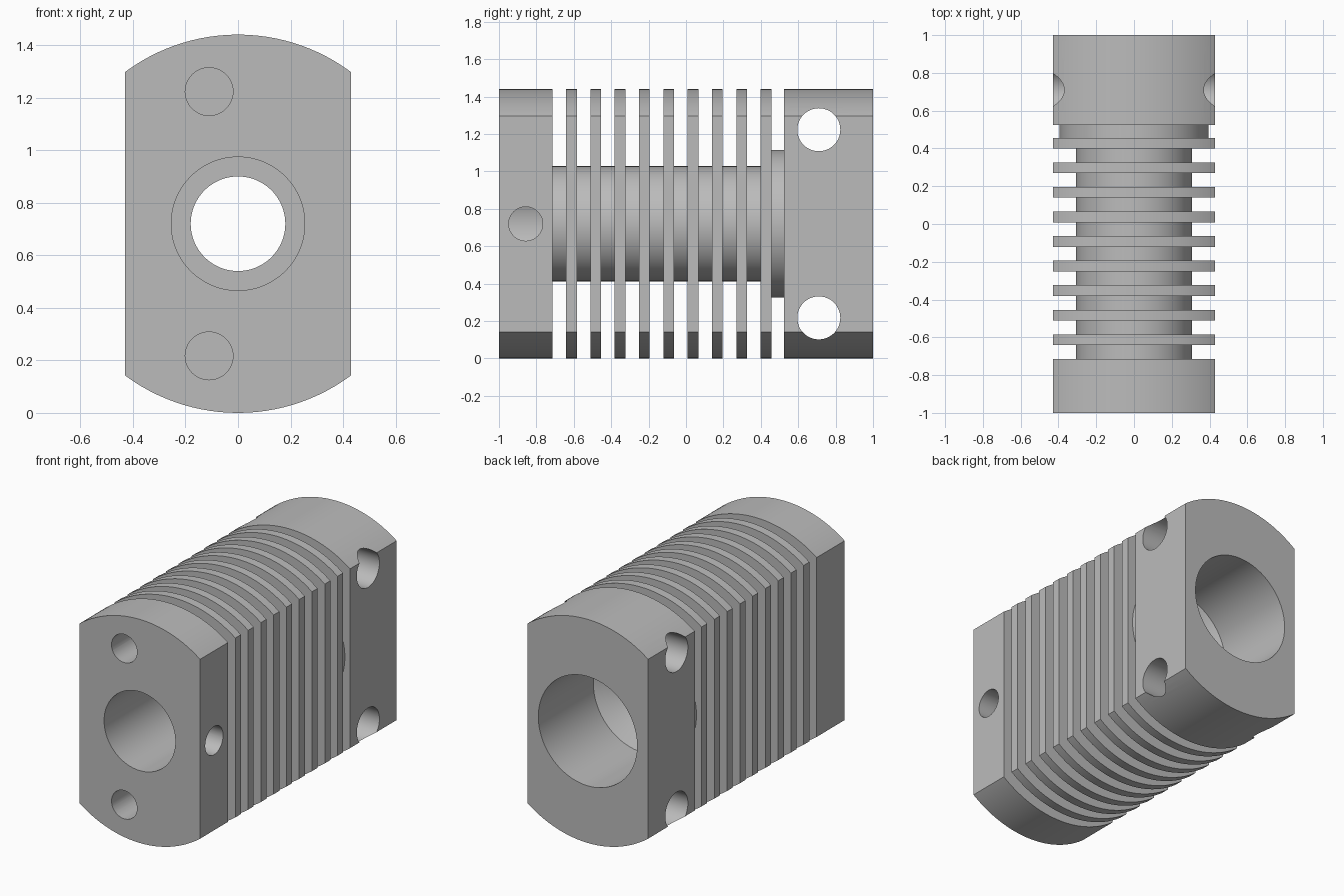
import bpy, bmesh, math
from mathutils import Matrix, Vector

cube = bpy.data.objects.get("Cube")
if cube:
    bpy.data.objects.remove(cube, do_unlink=True)

AXIS_Z = 0.72      # height of the centre line
OUTER = 0.72       # radius of end blocks and fins
CORE = 0.308
COLLAR = 0.394
HALF_WIDTH = 0.43  # flats on both sides

metal = bpy.data.materials.new("grey_metal")
metal.use_nodes = True
grey = (0.5, 0.5, 0.5, 1)
metal.diffuse_color = grey
metal.node_tree.nodes["Principled BSDF"].inputs["Base Color"].default_value = grey


def make_object(name, bm):
    bmesh.ops.recalc_face_normals(bm, faces=bm.faces[:])
    mesh = bpy.data.meshes.new(name)
    bm.to_mesh(mesh)
    bm.free()
    mesh.materials.append(metal)
    ob = bpy.data.objects.new(name, mesh)
    bpy.context.collection.objects.link(ob)
    return ob


def lathe(name, profile, steps=128):
    """Revolve a closed (y, radius) profile around the centre line."""
    bm = bmesh.new()
    rings = []
    for i in range(steps):
        a = 2 * math.pi * i / steps
        rings.append([bm.verts.new((r * math.sin(a), y, AXIS_Z + r * math.cos(a)))
                      for y, r in profile])
    n = len(profile)
    for i in range(steps):
        p, q = rings[i], rings[(i + 1) % steps]
        for j in range(n):
            k = (j + 1) % n
            bm.faces.new((p[j], p[k], q[k], q[j]))
    return make_object(name, bm)


def drill(name, start, end, radius):
    a, b = Vector(start), Vector(end)
    turn = (b - a).to_track_quat('Z', 'Y').to_matrix().to_4x4()
    bm = bmesh.new()
    bmesh.ops.create_cone(bm, cap_ends=True, segments=48, radius1=radius,
                          radius2=radius, depth=(b - a).length,
                          matrix=Matrix.Translation((a + b) / 2) @ turn)
    return make_object(name, bm)


def cut(target, tool, operation):
    tool.hide_render = True
    mod = target.modifiers.new(tool.name, 'BOOLEAN')
    mod.object, mod.operation, mod.solver = tool, operation, 'EXACT'
    bpy.context.view_layer.objects.active = target
    bpy.ops.object.modifier_apply(modifier=mod.name)
    bpy.data.objects.remove(tool, do_unlink=True)


# Outside: front block, nine fins on a core, collar, rear block
profile = [(-1, OUTER), (-0.715, OUTER), (-0.715, CORE)]
for i in range(9):
    y = -0.641 + 0.13 * i
    profile += [(y, CORE if i < 9 else COLLAR), (y, OUTER), (y + 0.057, OUTER),
                (y + 0.057, CORE if i < 8 else COLLAR)]
profile += [(0.525, COLLAR), (0.525, OUTER), (1, OUTER)]
# Inside: wide rear bore with a conical floor, narrow throat, front bore
profile += [(1, 0.352), (0.44, 0.352), (0.337, 0.18),
            (-0.2, 0.18), (-0.2, 0.254), (-1, 0.254)]
body = lathe("finned_heat_sink", profile)

# Flats on both sides
bm = bmesh.new()
bmesh.ops.create_cube(bm, size=1, matrix=Matrix.Translation((0, 0, AXIS_Z))
                      @ Matrix.Diagonal((2 * HALF_WIDTH, 3, 3, 1)))
cut(body, make_object("side_flats", bm), 'INTERSECT')

# Mounting holes, upper and lower
for side in (-1, 1):
    z = AXIS_Z + side * 0.503
    cut(body, drill("cross_hole", (-1, 0.71, z), (1, 0.71, z), 0.115), 'DIFFERENCE')
    cut(body, drill("front_hole", (-0.11, -1.2, z), (-0.11, -0.68, z), 0.091), 'DIFFERENCE')

# Set screw hole from one side into the front bore
cut(body, drill("set_screw_hole", (0, -0.857, AXIS_Z), (1, -0.857, AXIS_Z), 0.091), 'DIFFERENCE')

# Smooth the round walls, keep machined edges sharp
bpy.ops.object.select_all(action='DESELECT')
body.select_set(True)
bpy.context.view_layer.objects.active = body
bpy.ops.object.shade_smooth_by_angle(angle=math.radians(25))
